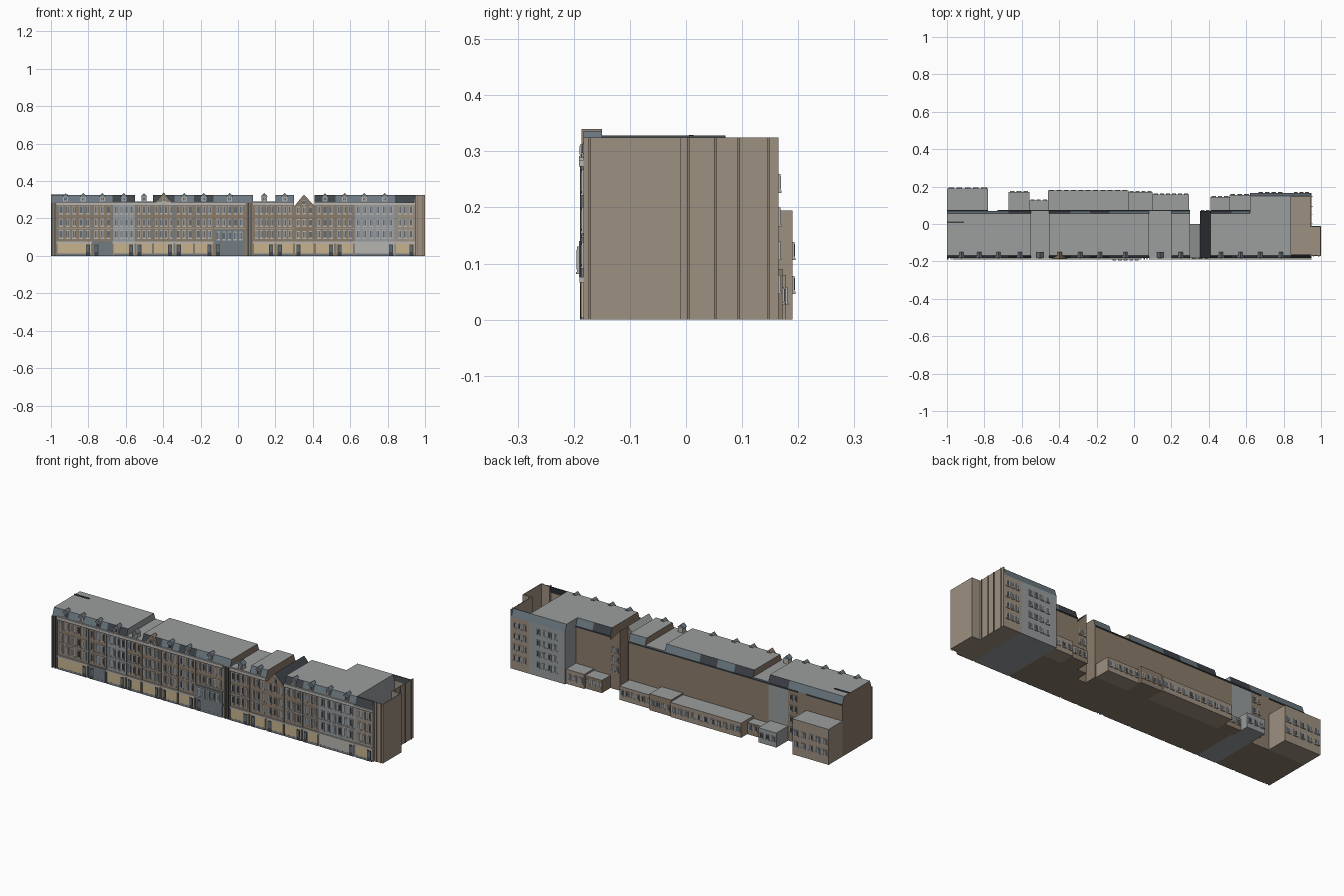
import bpy
import bmesh

cube = bpy.data.objects.get("Cube")
if cube:
    bpy.data.objects.remove(cube)

COLOURS = {
    "tan_wall": (0.34, 0.28, 0.22),
    "brown_wall": (0.26, 0.20, 0.145),
    "grey_wall": (0.31, 0.33, 0.34),
    "flat_roof": (0.33, 0.345, 0.34),
    "blue_slate": (0.15, 0.19, 0.22),
    "dark_slate": (0.05, 0.06, 0.07),
    "cream_shop": (0.58, 0.45, 0.27),
    "pale_stone": (0.47, 0.46, 0.44),
    "window_glass": (0.12, 0.15, 0.18),
    "shop_grey": (0.17, 0.20, 0.22),
}
MATERIALS = {}
for name, rgb in COLOURS.items():
    mat = bpy.data.materials.new(name)
    mat.use_nodes = True
    mat.diffuse_color = (*rgb, 1)
    mat.node_tree.nodes["Principled BSDF"].inputs["Base Color"].default_value = (*rgb, 1)
    MATERIALS[name] = mat


class Part:
    """Collects extruded profiles into one flat-shaded object."""

    def __init__(self, name):
        self.name, self.bm, self.mats = name, bmesh.new(), []

    def slot(self, mat):
        if mat not in self.mats:
            self.mats.append(mat)
        return self.mats.index(mat)

    def prism(self, pts, axis, a, b, mat):
        def place(p, t):
            v = list(p)
            v.insert(axis, t)
            return self.bm.verts.new(v)
        lo, hi = [place(p, a) for p in pts], [place(p, b) for p in pts]
        n = len(pts)
        loops = [lo, hi] + [[lo[i], lo[(i + 1) % n], hi[(i + 1) % n], hi[i]] for i in range(n)]
        faces = [self.bm.faces.new(loop) for loop in loops]
        bmesh.ops.recalc_face_normals(self.bm, faces=faces)
        for f in faces:
            f.material_index = self.slot(mat)
        return faces

    def box(self, x0, x1, y0, y1, z0, z1, mat):
        return self.prism([(x0, y0), (x1, y0), (x1, y1), (x0, y1)], 2, z0, z1, mat)

    def plate(self, x0, x1, y, z0, z1, mat, side=-1, depth=0.004):
        """Thin panel lying on a wall that faces the given y direction."""
        self.box(x0, x1, min(y, y + side * depth), max(y, y + side * depth), z0, z1, mat)

    def window(self, x, y, z, w, h, side=-1):
        self.plate(x - w / 2, x + w / 2, y, z, z + h, "pale_stone", side, 0.003)
        for s in (-1, 1):
            c = x + s * w * 0.22
            self.plate(c - w * 0.17, c + w * 0.17, y, z + h * 0.1, z + h * 0.88,
                       "window_glass", side, 0.004)
        self.plate(x - w * 0.6, x + w * 0.6, y, z - 0.004, z, "pale_stone", side, 0.005)

    def window_grid(self, x0, x1, y, cols, rows, h, side=-1, fill=0.56):
        step = (x1 - x0) / cols
        for z in rows:
            for i in range(cols):
                self.window(x0 + step * (i + 0.5), y, z, min(step * fill, 0.026), h, side)

    def finish(self):
        mesh = bpy.data.meshes.new(self.name)
        self.bm.to_mesh(mesh)
        self.bm.free()
        for m in self.mats:
            mesh.materials.append(MATERIALS[m])
        obj = bpy.data.objects.new(self.name, mesh)
        bpy.context.collection.objects.link(obj)


FRONT, BACK, EAVE, TOP = -0.183, 0.07, 0.285, 0.325
ROWS = (0.095, 0.158, 0.225)


def body(part, x0, x1, back, wall, slope, top=TOP):
    """Walls plus a steep roof on the front and back with a flat top."""
    part.box(x0, x1, FRONT, back, 0, EAVE, wall)
    inset = 0.014 * (top - EAVE) / (TOP - EAVE)
    roof = part.prism([(FRONT, EAVE), (back, EAVE), (back - inset, top), (FRONT + inset, top)],
                      0, x0, x1, slope)
    for f in roof:
        if f.normal.z > 0.9:
            f.material_index = part.slot("flat_roof")
        elif abs(f.normal.x) > 0.9:
            f.material_index = part.slot(wall)


def dormer(part, x, mat):
    part.box(x - 0.014, x + 0.014, FRONT + 0.002, -0.15, EAVE + 0.008, 0.318, mat)
    part.prism([(x - 0.018, 0.318), (x + 0.018, 0.318), (x, 0.336)], 1, FRONT, -0.15, "blue_slate")
    part.window(x, FRONT + 0.002, 0.295, 0.02, 0.02)


def shop(part, x0, x1, mat, door_left):
    m = 0.006
    part.plate(x0 + m, x1 - m, FRONT, 0.005, 0.066, mat)
    part.plate(x0, x1, FRONT, 0.066, 0.076, "pale_stone" if mat != "shop_grey" else mat, -1, 0.007)
    d = x0 + 0.012 if door_left else x1 - 0.034
    part.plate(d, d + 0.022, FRONT, 0, 0.06, "dark_slate", -1, 0.005)
    part.plate(d + 0.004, d + 0.018, FRONT, 0.02, 0.055, "window_glass", -1, 0.006)
    part.plate(x0 + m, x1 - m, FRONT, 0, 0.012, "shop_grey", -1, 0.0045)


# Terrace houses: x0, x1, wall, roof slope, shop colour, window columns, dormers, top
T, B, G = "tan_wall", "brown_wall", "grey_wall"
S, D, C, K = "blue_slate", "dark_slate", "cream_shop", "shop_grey"
HOUSES = [
    (-0.97, -0.78, B, S, C, 5, 2, TOP),
    (-0.78, -0.67, B, S, K, 3, 1, TOP),
    (-0.67, -0.55, G, D, C, 4, 1, TOP),
    (-0.55, -0.455, B, S, C, 3, 1, 0.29),
    (-0.455, -0.34, B, D, C, 4, 0, TOP),
    (-0.34, -0.235, B, S, C, 3, 1, TOP),
    (-0.235, -0.13, B, D, C, 3, 1, TOP),
    (-0.13, 0.04, B, S, K, 5, 1, TOP),
    (0.08, 0.2, B, S, C, 4, 1, 0.29),
    (0.2, 0.3, B, S, C, 3, 1, TOP),
    (0.41, 0.52, B, D, C, 3, 1, TOP),
    (0.52, 0.62, B, S, C, 3, 1, TOP),
    (0.62, 0.84, G, S, "pale_stone", 6, 2, TOP),
]
for i, (x0, x1, wall, slope, shop_mat, cols, dormers, top) in enumerate(HOUSES):
    part = Part(f"terrace_house_{i + 1}")
    back = 0.165 if x0 == 0.62 else BACK
    body(part, x0, x1, back, wall, slope, top)
    part.window_grid(x0 + 0.006, x1 - 0.006, FRONT, cols, ROWS, 0.043)
    shop(part, x0, x1, shop_mat, i % 2)
    # Cornice, string course and party line
    part.plate(x0, x1, FRONT, EAVE - 0.012, EAVE + 0.004, "pale_stone", -1, 0.008)
    part.plate(x0, x1, FRONT, 0.146, 0.15, "pale_stone", -1, 0.003)
    part.plate(x0 - 0.001, x0 + 0.002, FRONT, 0, EAVE, "shop_grey", -1, 0.004)
    for j in range(dormers):
        dormer(part, x0 + (x1 - x0) * (j + 0.5) / dormers, "pale_stone")
    part.finish()

# Glazed two-storey bay above the grey shop
bay = Part("glazed_bay")
bay.plate(-0.125, 0.035, FRONT, 0.076, 0.14, "shop_grey", -1, 0.008)
bay.window_grid(-0.12, 0.03, FRONT - 0.008, 5, (0.085,), 0.045)
bay.finish()

# Gable front on the fifth house
gable = Part("small_front_gable")
gable.prism([(-0.44, EAVE), (-0.355, EAVE), (-0.397, 0.34)], 1, FRONT - 0.003, -0.15, B)
gable.window(-0.397, FRONT - 0.003, 0.292, 0.02, 0.02)
gable.finish()

# Tall gabled house whose ridge runs front to back
tall = Part("gabled_house")
for x0, x1, back in ((0.3, 0.353, 0.0), (0.353, 0.41, BACK)):
    tall.box(x0, x1, FRONT, back, 0, 0.265, B)
    outer = x0 if x0 == 0.3 else x1
    roof = tall.prism([(outer, 0.265), (0.353, 0.265), (0.353, 0.328)], 1, FRONT, back, B)
    for f in roof:
        if f.normal.z > 0.3:
            f.material_index = tall.slot("flat_roof" if x0 == 0.3 else "dark_slate")
tall.window_grid(0.306, 0.404, FRONT, 3, ROWS, 0.038)
tall.window(0.353, FRONT, 0.275, 0.018, 0.022)
tall.window_grid(0.355, 0.408, BACK, 2, (0.1, 0.15, 0.2), 0.03, 1)
shop(tall, 0.3, 0.41, C, True)
tall.finish()

# Plain end strip and the gap strip between the two halves
for name, x0, x1 in (("end_strip", -1, -0.97), ("gap_strip", 0.04, 0.08)):
    strip = Part(name)
    body(strip, x0, x1, BACK, B, S)
    strip.plate(x1 - 0.03, x1 - 0.022, FRONT, 0, EAVE, D, -1, 0.006)
    strip.plate(x1 - 0.012, x1 - 0.007, FRONT, 0, EAVE, D, -1, 0.006)
    strip.finish()

# Roofless end court made of thin walls on a floor slab
court = Part("end_court")
court.box(0.84, 0.95, FRONT, 0.165, 0, 0.006, T)
court.box(0.95, 1, -0.17, -0.01, 0, 0.006, T)
W = 0.005
for x0, x1, y0, y1 in (
        (0.95 - W, 0.95, FRONT, -0.17 + W), (0.95 - W, 1, -0.17, -0.17 + W),
        (1 - W, 1, -0.17, -0.01), (0.95 - W, 1, -0.01 - W, -0.01),
        (0.95 - W, 0.95, -0.01, 0.165)):
    court.box(x0, x1, y0, y1, 0, TOP, T)
for y, side in ((FRONT, 1), (0.165, -1)):
    court.plate(0.84, 0.95, y, 0, EAVE, T, side, W)
    court.prism([(y, EAVE), (y + side * W, EAVE), (y + side * 0.019, TOP), (y + side * 0.014, TOP)],
                0, 0.84, 0.95, D if side == 1 else S)
for y in (0.002, 0.05, 0.092, 0.145):
    court.box(0.95, 0.954, y, y + 0.004, 0, TOP, B)
court.window_grid(0.85, 0.94, FRONT, 3, ROWS, 0.043)
court.window_grid(0.85, 0.94, 0.165, 3, (0.05, 0.11, 0.17, 0.23), 0.03, 1)
shop(court, 0.84, 0.95, C, False)
court.plate(0.84, 0.95, FRONT, EAVE - 0.012, EAVE, "pale_stone", -1, 0.008)
for x in (0.957, 0.985):
    court.plate(x, x + 0.006, -0.17, 0, TOP, B)
court.finish()

# Windows on the back of the deep grey house and the narrow rear wings
rear = Part("rear_windows")
rear.window_grid(0.66, 0.8, 0.165, 4, (0.05, 0.11, 0.17, 0.23), 0.03, 1)
rear.window_grid(-0.73, -0.675, BACK, 2, (0.05, 0.11, 0.17, 0.23), 0.03, 1)
rear.finish()

# Low rear annexes: x0, x1, back, height, wall, window columns
ANNEXES = [
    (-0.67, -0.56, 0.172, 0.08, G, 3),
    (-0.56, -0.46, 0.125, 0.065, B, 3),
    (-0.46, -0.03, 0.178, 0.08, T, 11),
    (-0.03, 0.1, 0.172, 0.09, B, 4),
    (0.1, 0.295, 0.158, 0.075, T, 6),
    (0.41, 0.51, 0.145, 0.07, B, 3),
    (0.51, 0.62, 0.155, 0.08, T, 3),
    (-1, -0.78, 0.19, 0.195, T, 5),
]
for i, (x0, x1, back, height, wall, cols) in enumerate(ANNEXES):
    part = Part(f"rear_annex_{i + 1}")
    for f in part.box(x0, x1, BACK, back, 0, height, wall):
        if f.normal.z > 0.9:
            f.material_index = part.slot("flat_roof")
    rows = (0.05, 0.11) if height > 0.1 else (0.03,)
    part.window_grid(x0, x1, back, cols, rows, 0.028, 1)
    part.finish()

# Roof details: hatch and rear eave lines
details = Part("roof_details")
details.box(-1, -0.91, 0.005, 0.013, TOP, TOP + 0.004, D)
for x0, x1 in ((-1, -0.78), (-0.73, 0.3), (0.41, 0.62)):
    details.plate(x0, x1, BACK, EAVE - 0.006, EAVE, D, 1)
details.finish()
